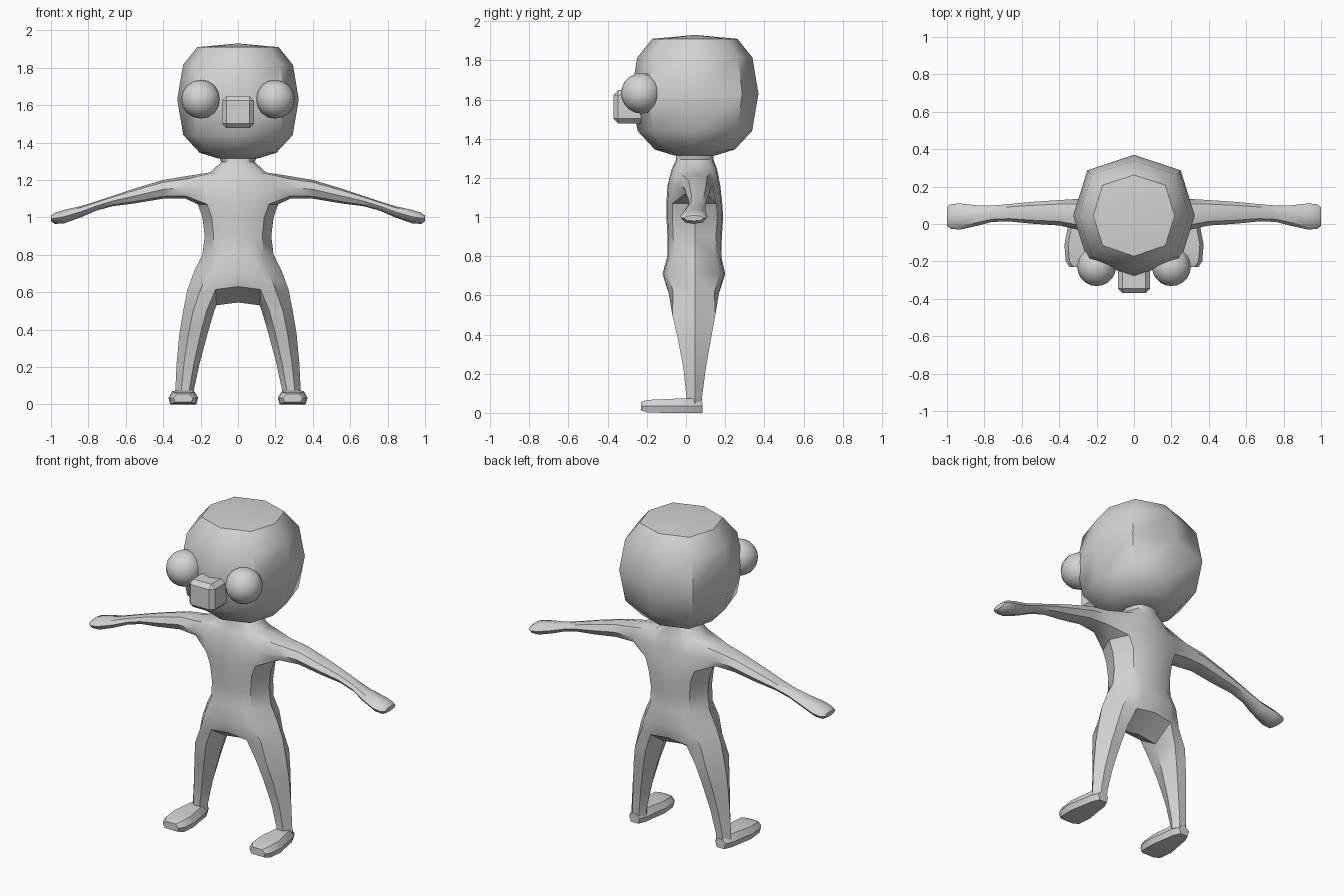
import bpy, bmesh, math
from mathutils import Matrix

if "Cube" in bpy.data.objects:
    bpy.data.objects.remove(bpy.data.objects["Cube"])

grey = bpy.data.materials.new("light_grey")
grey.diffuse_color = (0.65, 0.65, 0.65, 1)
grey.use_nodes = True
grey.node_tree.nodes["Principled BSDF"].inputs["Base Color"].default_value = grey.diffuse_color


def finish(name, bm, mirror=False, angle=44):
    """Turn a bmesh into a shaded, optionally mirrored object."""
    bmesh.ops.recalc_face_normals(bm, faces=bm.faces)
    me = bpy.data.meshes.new(name)
    bm.to_mesh(me)
    bm.free()
    me.materials.append(grey)
    ob = bpy.data.objects.new(name, me)
    bpy.context.collection.objects.link(ob)
    if mirror:
        mod = ob.modifiers.new("mirror", 'MIRROR')
        mod.use_clip = True
    bpy.ops.object.select_all(action='DESELECT')
    ob.select_set(True)
    bpy.context.view_layer.objects.active = ob
    bpy.ops.object.shade_smooth_by_angle(angle=math.radians(angle))
    return ob


def ring(bm, pts):
    return [bm.verts.new(p) for p in pts]


def bridge(bm, a, b, closed=True):
    n = len(a)
    for i in range(n if closed else n - 1):
        j = (i + 1) % n
        bm.faces.new((a[i], a[j], b[j], b[i]))


# ---- body: half torso with arm and leg continued from its openings ----
bm = bmesh.new()
YC = 0.045
# z, inner front x, front corner x, side x, front y, back y
torso = [
    (1.34, .05, .08, .105, -.05, .14),
    (1.295, .045, .07, .09, -.05, .14),
    (1.24, .07, .12, .15, -.075, .16),
    (1.16, .09, .18, None, -.095, .175),
    (1.07, .09, .165, .215, -.10, .185),
    (1.00, .08, .14, .19, -.10, .19),
    (0.90, .075, .13, .178, -.095, .183),
    (0.80, .08, .135, .19, -.095, .18),
    (0.71, .10, .16, .235, -.12, .20),
    (0.615, .12, .20, .27, -.095, .175),
]
rings = []
for z, xi, xc, xs, yf, yb in torso:
    zc = z + (.015 if z < .62 else 0)
    side = (xs, YC, z) if xs else (xc + .03, YC, z)
    rings.append(ring(bm, [(0, yf, zc), (xi, yf + .006, z), (xc, yf + .03, z), side,
                           (xc, yb - .03, z), (xi, yb - .006, z), (0, yb, zc)]))
for k, (a, b) in enumerate(zip(rings, rings[1:])):
    for i in range(6):
        if k in (2, 3) and i in (2, 3):      # arm opening
            continue
        bm.faces.new((a[i], a[i + 1], b[i + 1], b[i]))
bm.verts.remove(rings[3][3])

# arm: x, top z, bottom z, centre y, half depth
top, mid, bot = rings[2:5]
prev = [top[3], top[2], mid[2], bot[2], bot[3], bot[4], mid[4], top[4]]
for x, zt, zb, yc, hy in [
        (.28, 1.22, 1.10, .05, .085), (.40, 1.20, 1.10, .06, .068),
        (.55, 1.155, 1.075, .06, .058), (.67, 1.115, 1.06, .06, .046),
        (.76, 1.085, 1.035, .055, .044), (.84, 1.06, 1.00, .045, .055),
        (.93, 1.04, .968, .04, .07), (.98, 1.025, .965, .04, .066),
        (1.0, 1.008, .98, .04, .05)]:
    zc, hz = (zt + zb) / 2, (zt - zb) / 2
    cur = ring(bm, [(x, yc - hy * dy, zc + hz * dz) for dy, dz in
                    ((0, 1), (.68, .75), (1, 0), (.68, -.75),
                     (0, -1), (-.68, -.75), (-1, 0), (-.68, .75))])
    bridge(bm, prev, cur)
    prev = cur
bm.faces.new(prev)

# crotch strip between the legs
hip = rings[-1]
mid_c, inner = ring(bm, [(0, YC, .545), (.115, YC, .53)])
bm.faces.new((hip[0], hip[1], inner, mid_c))
bm.faces.new((mid_c, inner, hip[5], hip[6]))

# leg: z, inner x, outer x, front y, back y
prev = [hip[1], hip[2], hip[3], hip[4], hip[5], inner]
for z, xi, xo, yf, yb in [
        (.50, .127, .293, -.07, .15), (.38, .162, .313, -.042, .128),
        (.22, .205, .328, -.012, .10), (.08, .235, .335, .002, .082),
        (.04, .235, .335, .002, .08)]:
    w = xo - xi
    cur = ring(bm, [(xi + w * .25, yf, z), (xi + w * .68, yf, z), (xo, YC, z),
                    (xi + w * .68, yb, z), (xi + w * .25, yb, z), (xi, YC, z)])
    bridge(bm, prev, cur)
    prev = cur
bm.faces.new(prev)
finish("body", bm, mirror=True, angle=40)

# ---- feet: hexagonal section running from heel to toe ----
bm = bmesh.new()
prev = None
for y, xl, xr, zb, zt in [
        (.083, .255, .325, 0, .055), (.04, .235, .345, 0, .075),
        (-.02, .228, .355, 0, .074), (-.11, .213, .372, 0, .07),
        (-.20, .218, .365, .003, .066), (-.23, .24, .345, .012, .055)]:
    cur = ring(bm, [(xl, y, .035), (xl + .02, y, zt), (xr - .02, y, zt),
                    (xr, y, .035), (xr - .01, y, zb), (xl + .01, y, zb)])
    if prev:
        bridge(bm, prev, cur)
    else:
        bm.faces.new(cur)
    prev = cur
bm.faces.new(prev)
finish("feet", bm, mirror=True, angle=40)

# ---- head: stacked octagons ----
bm = bmesh.new()
octagon = [(0, -.325), (.25, -.238), (.325, 0), (.25, .242),
           (0, .325), (-.25, .242), (-.325, 0), (-.25, -.238)]
prev = None
for z, s in [(1.315, .33), (1.345, .63), (1.44, .90), (1.63, 1.0),
             (1.815, .905), (1.91, .67)]:
    cur = ring(bm, [(x * s, YC + y * s, z) for x, y in octagon])
    if prev:
        bridge(bm, prev, cur)
    else:
        bm.faces.new(cur)
    prev = cur
crown = bm.verts.new((0, YC, 1.93))
for i in range(8):
    bm.faces.new((prev[i], prev[(i + 1) % 8], crown))
finish("head", bm)

# ---- eyes: spheres with the pole facing forward ----
bm = bmesh.new()
bmesh.ops.create_uvsphere(
    bm, u_segments=16, v_segments=10, radius=.104,
    matrix=Matrix.Translation((.2, -.228, 1.632)) @ Matrix.Rotation(math.pi / 2, 4, 'X'))
finish("eyes", bm, mirror=True, angle=30)

# ---- nose: softened block ----
bm = bmesh.new()
bmesh.ops.create_cube(bm, size=1, matrix=Matrix.Translation((0, -.275, 1.563))
                      @ Matrix.Diagonal((.172, .19, .17, 1)))
bmesh.ops.bevel(bm, geom=bm.edges[:], offset=.024, segments=1, affect='EDGES')
finish("nose", bm, angle=30)
